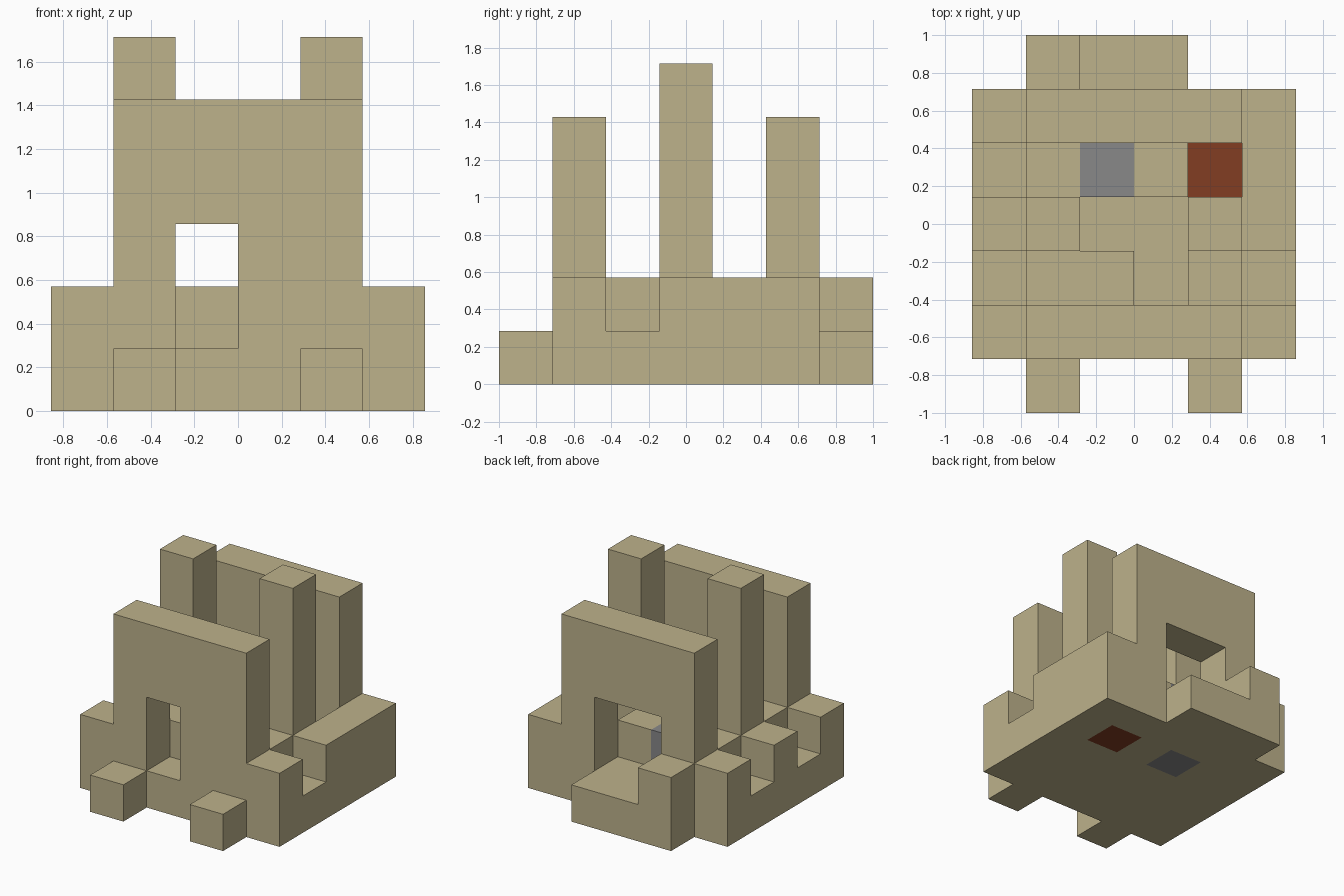
import bpy
import bmesh
from mathutils import Vector

cube = bpy.data.objects.get("Cube")
if cube:
    bpy.data.objects.remove(cube, do_unlink=True)

U = 2 / 7                              # side of one building block
ORIGIN = Vector((-3 * U, -1, 0))       # corner of the block grid


def material(name, rgb):
    m = bpy.data.materials.new(name)
    m.use_nodes = True
    color = (*rgb, 1)
    m.diffuse_color = color
    bsdf = next(n for n in m.node_tree.nodes if n.type == 'BSDF_PRINCIPLED')
    bsdf.inputs["Base Color"].default_value = color
    return m


sand = material("sandstone", (0.51, 0.445, 0.26))
grey = material("stone grey", (0.246, 0.246, 0.25))
rust = material("rust red", (0.223, 0.048, 0.016))


def blocks(x, y, z):
    """Grid cells filling half-open ranges on each axis."""
    return {(i, j, k) for i in range(*x) for j in range(*y) for k in range(*z)}


# Coloured posts set into the floor
grey_post = blocks((2, 3), (4, 5), (0, 2))
red_post = blocks((4, 5), (4, 5), (0, 1))

# Floor slab with front feet and back step
floor = blocks((0, 6), (1, 6), (0, 1)) | blocks((1, 4), (6, 7), (0, 1))
for foot in (1, 4):
    floor |= blocks((foot, foot + 1), (0, 1), (0, 1))
floor -= grey_post | red_post

# Low side parapets with notches
left_parapet = blocks((5, 6), (1, 6), (1, 2)) - {(5, 2, 1)}
right_parapet = blocks((0, 1), (1, 6), (1, 2)) - {(0, 2, 1), (0, 4, 1)}

# Inner ledges and the block on the back step
ledges = blocks((1, 3), (2, 3), (1, 2)) | {(4, 2, 1), (1, 4, 1), (3, 4, 1)}
back_block = {(1, 6, 1)}

# Tall walls with doorways
front_wall = blocks((1, 5), (1, 2), (1, 5)) - blocks((2, 3), (1, 2), (1, 3))
back_wall = blocks((1, 5), (5, 6), (1, 5)) - blocks((2, 4), (5, 6), (1, 3))

# Two side towers
left_tower = blocks((4, 5), (3, 4), (1, 6))
right_tower = blocks((1, 2), (3, 4), (1, 6))

parts = {
    "floor": (floor, sand),
    "left_parapet": (left_parapet, sand),
    "right_parapet": (right_parapet, sand),
    "inner_ledges": (ledges, sand),
    "back_block": (back_block, sand),
    "front_wall": (front_wall, sand),
    "back_wall": (back_wall, sand),
    "left_tower": (left_tower, sand),
    "right_tower": (right_tower, sand),
    "grey_post": (grey_post, grey),
    "red_post": (red_post, rust),
}
solid = set().union(*(cells for cells, _ in parts.values()))


def build(name, cells, mat):
    """Outer skin of a group of blocks, leaving out buried faces."""
    bm = bmesh.new()
    for cell in sorted(cells):
        centre = Vector(cell) + Vector((0.5, 0.5, 0.5))
        for axis in range(3):
            for sign in (-1, 1):
                n = Vector((0, 0, 0))
                n[axis] = sign
                if tuple(int(c + d) for c, d in zip(cell, n)) in solid:
                    continue
                a = Vector((0, 0, 0))
                a[(axis + 1) % 3] = 0.5
                b = n.cross(a)
                corners = (a + b, b - a, -a - b, a - b)
                bm.faces.new([bm.verts.new(ORIGIN + U * (centre + n / 2 + c))
                              for c in corners])
    bmesh.ops.remove_doubles(bm, verts=bm.verts, dist=U / 100)
    mesh = bpy.data.meshes.new(name)
    bm.to_mesh(mesh)
    bm.free()
    mesh.materials.append(mat)
    bpy.context.scene.collection.objects.link(bpy.data.objects.new(name, mesh))


for part, (cells, mat) in parts.items():
    build(part, cells, mat)
